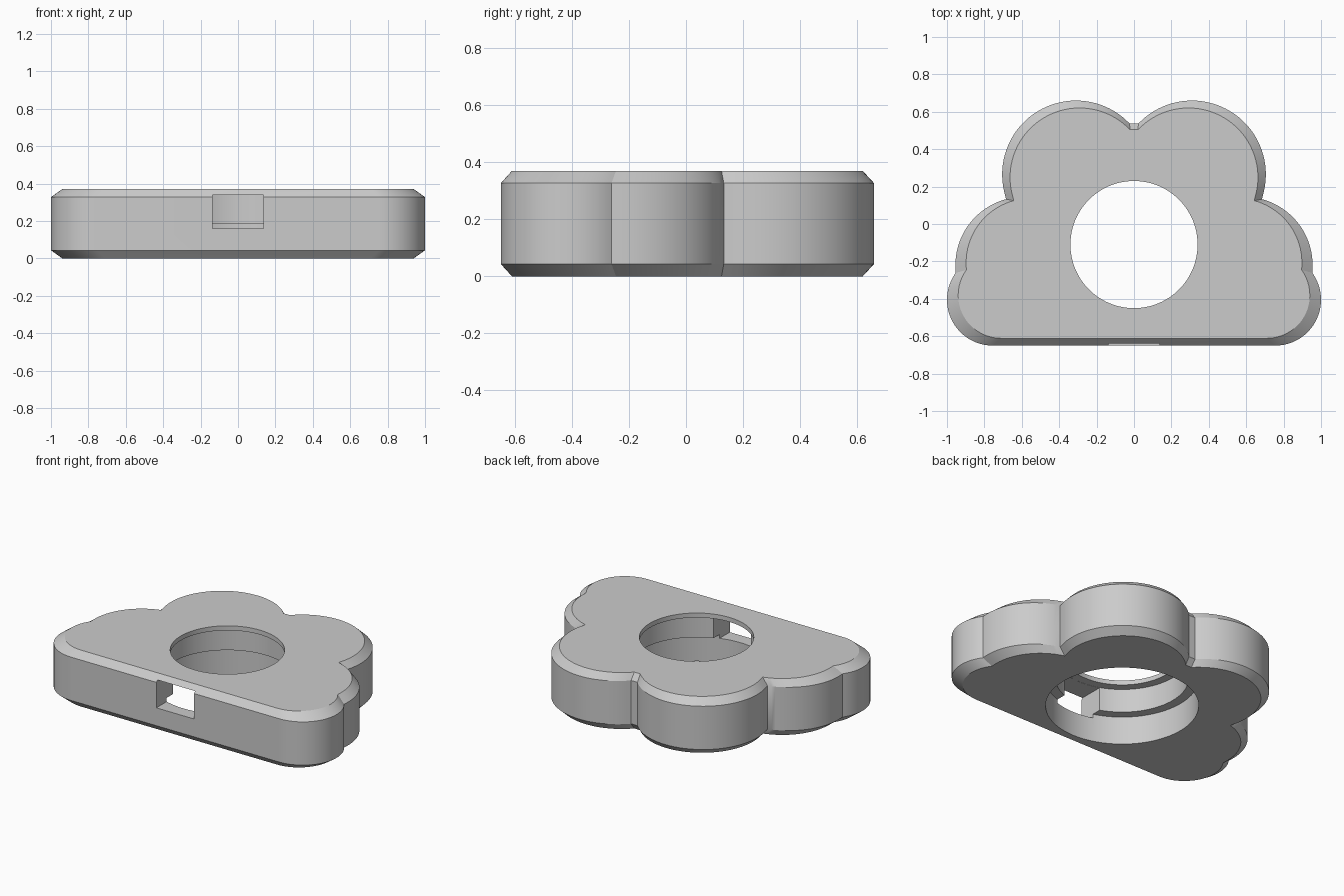
import bpy
import bmesh
from math import sin, cos, pi, atan2, ceil, radians

cube = bpy.data.objects.get("Cube")
if cube:
    bpy.data.objects.remove(cube, do_unlink=True)

# Single light grey material
grey = bpy.data.materials.new("light grey")
grey.use_nodes = True
colour = (0.6, 0.6, 0.6, 1)
grey.diffuse_color = colour
grey.node_tree.nodes["Principled BSDF"].inputs["Base Color"].default_value = colour


def arc(centre, radius, start, end):
    """Points along a circular arc between two points near the circle."""
    cx, cy = centre
    a = atan2(start[1] - cy, start[0] - cx)
    b = atan2(end[1] - cy, end[0] - cx)
    if b < a:
        b += 2 * pi
    n = ceil((b - a) / radians(4))
    return [(cx + radius * cos(a + (b - a) * i / n),
             cy + radius * sin(a + (b - a) * i / n)) for i in range(n + 1)]


def circle(radius, cy, n=96):
    return [(radius * cos(2 * pi * i / n), cy + radius * sin(2 * pi * i / n))
            for i in range(n)]


def loft(name, levels):
    """Closed solid skinned through (outline, z) levels from bottom to top."""
    bm = bmesh.new()
    rings = [[bm.verts.new((x, y, z)) for x, y in outline] for outline, z in levels]
    n = len(rings[0])
    for low, high in zip(rings, rings[1:]):
        for i in range(n):
            j = (i + 1) % n
            bm.faces.new((low[i], low[j], high[j], high[i]))
    bm.faces.new(rings[0][::-1])
    bm.faces.new(rings[-1])
    bmesh.ops.recalc_face_normals(bm, faces=bm.faces)
    mesh = bpy.data.meshes.new(name)
    bm.to_mesh(mesh)
    bm.free()
    mesh.materials.append(grey)
    obj = bpy.data.objects.new(name, mesh)
    bpy.context.collection.objects.link(obj)
    return obj


# Cloud outline: three lobes on one side, mirrored to the other
foot_tip, low_notch = (0.755, -0.65), (0.953, -0.262)
high_notch, top_notch = (0.684, 0.132), (0.025, 0.535)
half = arc((0.755, -0.405), 0.245, foot_tip, low_notch)
half += arc((0.59, -0.22), 0.365, low_notch, high_notch)[1:]
half += arc((0.31, 0.265), 0.395, high_notch, top_notch)[1:]
outline = half + [(-x, y) for x, y in reversed(half)]
inner = [(x * 0.94, y * 0.94) for x, y in outline]

# Body with sloped upper and lower rims
body = loft("cloud_body", [(inner, 0), (outline, 0.043), (outline, 0.327), (inner, 0.37)])

# Stepped round bore, widest below, and a cable slot through the front
bore_y = -0.11
wide, middle, narrow = (circle(r, bore_y) for r in (0.455, 0.395, 0.34))
bore = loft("bore_cutter", [(wide, -0.1), (wide, 0.185), (middle, 0.185),
                            (middle, 0.34), (narrow, 0.34), (narrow, 0.5)])
box = [(-0.137, -0.8), (0.137, -0.8), (0.137, -0.4), (-0.137, -0.4)]
slot = loft("slot_cutter", [(box, 0.16), (box, 0.339)])

bpy.ops.object.select_all(action='DESELECT')
bpy.context.view_layer.objects.active = body
body.select_set(True)
for cutter in (bore, slot):
    cutter.hide_render = True
    mod = body.modifiers.new(cutter.name, 'BOOLEAN')
    mod.operation = 'DIFFERENCE'
    mod.solver = 'EXACT'
    mod.object = cutter
    bpy.ops.object.modifier_apply(modifier=mod.name)
    bpy.data.objects.remove(cutter, do_unlink=True)

bpy.ops.object.shade_smooth_by_angle(angle=radians(25))
